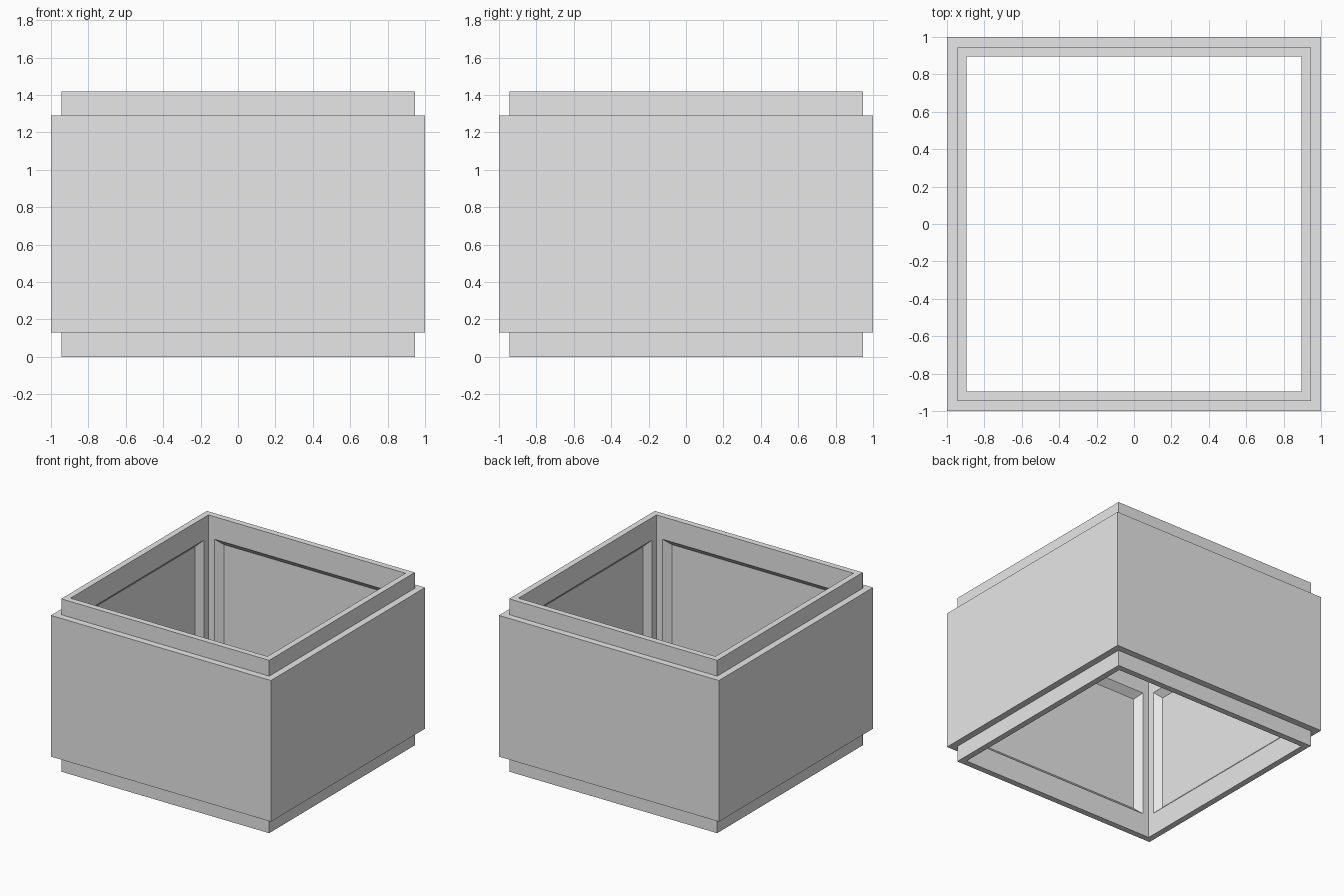
import bpy
import bmesh

# Remove the default cube only
cube = bpy.data.objects.get("Cube")
if cube:
    bpy.data.objects.remove(cube, do_unlink=True)

INNER, NECK, OUTER = 0.895, 0.945, 1.0
LOW, HIGH, TOP = 0.13, 1.29, 1.42

# Plain grey material
grey = bpy.data.materials.new("plain grey")
grey.use_nodes = True
colour = (0.8, 0.8, 0.8, 1.0)
grey.diffuse_color = colour
grey.node_tree.nodes["Principled BSDF"].inputs["Base Color"].default_value = colour

# Wall cross-section as (half width, height): up the inside, down the outside
profile = [
    (INNER, 0), (INNER, LOW), (INNER, HIGH), (INNER, TOP),
    (NECK, TOP), (NECK, HIGH), (OUTER, HIGH),
    (OUTER, LOW), (NECK, LOW), (NECK, 0),
]
corners = [(-1, -1), (1, -1), (1, 1), (-1, 1)]

bm = bmesh.new()
rings = [[bm.verts.new((sx * r, sy * r, z)) for sx, sy in corners]
         for r, z in profile]

# Sweep the section around the square; keep the four inner wall faces
inner_walls = []
for i, ring in enumerate(rings):
    following = rings[(i + 1) % len(rings)]
    for k in range(4):
        n = (k + 1) % 4
        face = bm.faces.new((ring[k], ring[n], following[n], following[k]))
        if i == 1:
            inner_walls.append(face)
bmesh.ops.recalc_face_normals(bm, faces=bm.faces[:])

# Recessed inner panels: flat border, then a 45 degree bevel into the wall
bmesh.ops.inset_individual(bm, faces=inner_walls, thickness=0.055,
                           use_even_offset=True)
bmesh.ops.inset_individual(bm, faces=inner_walls, thickness=0.05,
                           depth=-0.05, use_even_offset=True)

mesh = bpy.data.meshes.new("square_wall_ring")
bm.to_mesh(mesh)
bm.free()
mesh.materials.append(grey)
wall = bpy.data.objects.new("square_wall_ring", mesh)
bpy.context.collection.objects.link(wall)
